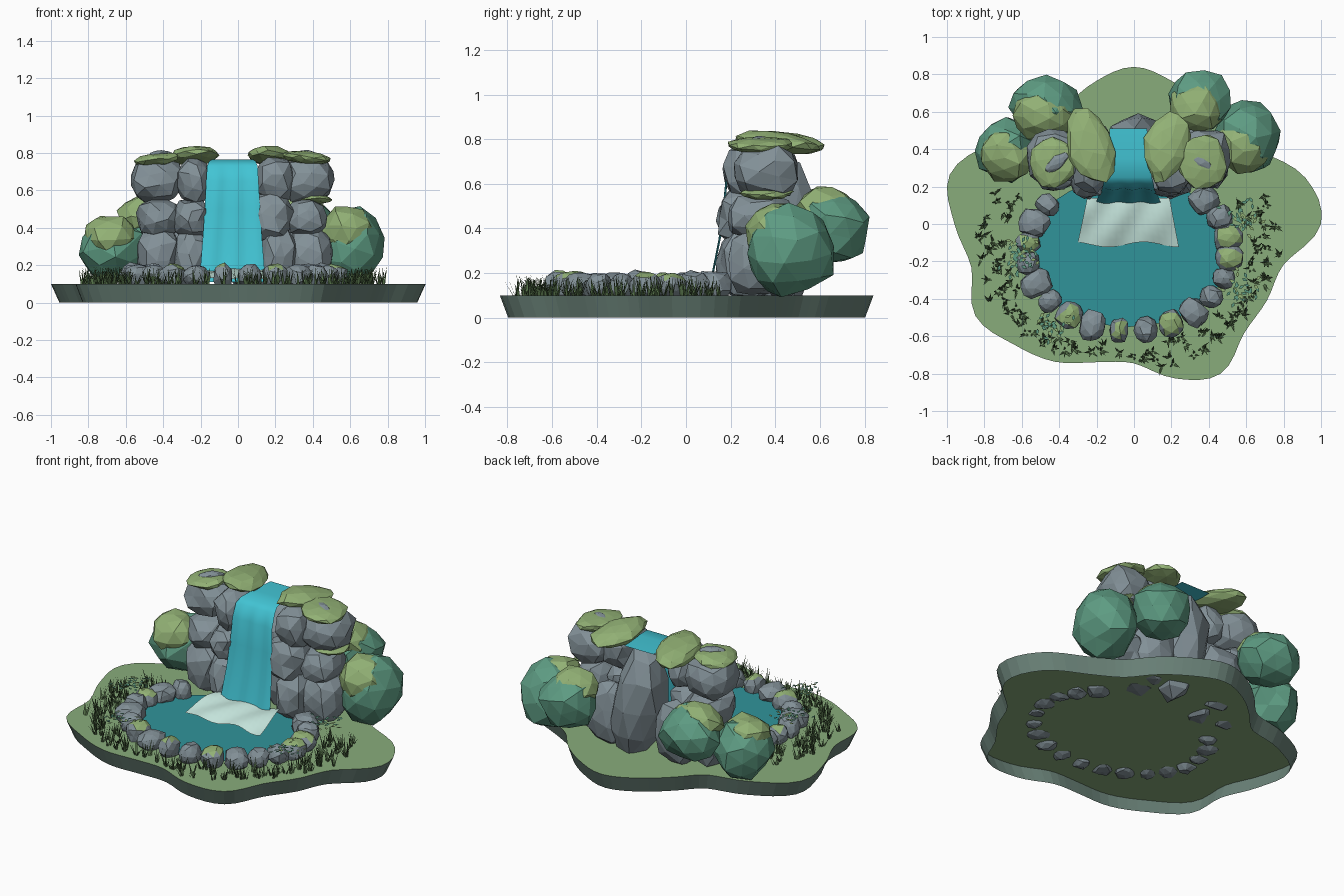
import bpy, bmesh, math, random
from mathutils import Vector, Matrix

random.seed(7)
R = random.uniform
cube = bpy.data.objects.get("Cube")
if cube:
    bpy.data.objects.remove(cube)


def material(name, *rgb):
    """Flat colour from 0-255 display values."""
    col = [((v / 255 + 0.055) / 1.055) ** 2.4 for v in rgb] + [1]
    m = bpy.data.materials.new(name)
    m.use_nodes = True
    m.diffuse_color = col
    bsdf = m.node_tree.nodes["Principled BSDF"]
    bsdf.inputs["Base Color"].default_value = col
    bsdf.inputs["Roughness"].default_value = 0.9
    return m


GRASS = material("grass_green", 136, 172, 123)
EARTH = material("earth_grey_green", 106, 130, 120)
STONE = material("stone_grey", 130, 144, 151)
MOSS = material("moss_green", 146, 177, 117)
BUSH = material("bush_green", 93, 155, 130)
BLADE = material("blade_dark_green", 84, 112, 72)
POND = material("pond_teal", 48, 148, 154)
FALL = material("waterfall_blue", 66, 196, 212)
FOAM = material("foam_white", 206, 239, 230)


def finish(bm, name, *mats):
    mesh = bpy.data.meshes.new(name)
    bm.to_mesh(mesh)
    bm.free()
    for m in mats:
        mesh.materials.append(m)
    obj = bpy.data.objects.new(name, mesh)
    bpy.context.collection.objects.link(obj)
    return obj


def blob(name, pos, size, mat, jitter=0.1, boxy=2.0, tilt=(0, 0, 0), top=None):
    """Faceted lump; boxy above 2 squares it off, top colours upward faces."""
    bm = bmesh.new()
    bmesh.ops.create_icosphere(bm, subdivisions=2, radius=1)
    spin = Matrix.Rotation(R(0, 6), 3, 'Z') @ Matrix.Rotation(R(0, 6), 3, 'X')
    turn = (Matrix.Rotation(tilt[2], 3, 'Z') @ Matrix.Rotation(tilt[1], 3, 'Y')
            @ Matrix.Rotation(tilt[0], 3, 'X'))
    for v in bm.verts:
        d = spin @ v.co.normalized()
        d = d / sum(abs(c) ** boxy for c in d) ** (1 / boxy)
        d *= 1 + R(-jitter, jitter * 0.5)
        v.co = turn @ Vector(a * b for a, b in zip(d, size)) + Vector(pos)
    bm.normal_update()
    if top:
        for f in bm.faces:
            f.material_index = int(f.normal.z > 0.72)
    return finish(bm, name, mat, *([top] if top else []))


# Island: wavy outline, open underneath, walls tapering inward
radii = [1.0, .95, .78, .70, .74, .79, .84, .79, .73, .71, .87, 1.02,
         .96, .90, .98, .91, .85, .765, .745, .855, .925, .83, .82, .83]


def rim(angle):
    n = len(radii)
    t = angle / math.tau * n
    i = math.floor(t)
    t -= i
    a, b, c, d = (radii[(i + k) % n] for k in (-1, 0, 1, 2))
    return b + t / 2 * (c - a + t * (2*a - 5*b + 4*c - d + t * (3*(b - c) + d - a)))


bm = bmesh.new()
upper, lower = [], []
for k in range(96):
    a = math.tau * k / 96
    x, y = rim(a) * math.cos(a), rim(a) * math.sin(a)
    upper.append(bm.verts.new((x, y, 0.1)))
    lower.append(bm.verts.new((x * 0.955, y * 0.955, 0)))
bm.faces.new(upper)
for k in range(96):
    j = (k + 1) % 96
    bm.faces.new((lower[k], lower[j], upper[j], upper[k])).material_index = 1
finish(bm, "island_base", GRASS, EARTH)

# Pond surface
PX, PY = -0.03, -0.15
bm = bmesh.new()
bmesh.ops.create_circle(bm, cap_ends=True, segments=40, radius=1)
for v in bm.verts:
    v.co = (PX + v.co.x * 0.54, PY + v.co.y * 0.40, 0.115)
finish(bm, "pond_water", POND)

# Stones around the pond, some with moss on top
for k in range(18):
    a = math.radians(143 + 15.2 * k)
    r = R(0.06, 0.088)
    blob(f"pond_stone_{k}", (PX + 0.54 * math.cos(a), PY + 0.42 * math.sin(a), 0.142),
         (r, r * R(0.8, 1), R(0.055, 0.075)), STONE, 0.12, 2.5,
         (0, 0, a), MOSS if k in (2, 6, 8, 10, 14, 15) else None)

# Cliff boulders: x, z, half width, half height; upper ones sit further back
cliff = [(-.42, .25, .115, .15), (-.25, .24, .095, .15), (-.42, .45, .115, .10),
         (-.245, .45, .095, .10), (-.435, .65, .135, .115), (-.235, .65, .09, .12),
         (.215, .24, .1, .15), (.38, .25, .115, .14), (.17, .45, .12, .13),
         (.365, .45, .105, .10), (.375, .655, .13, .12), (.2, .655, .1, .12)]
for k, (x, z, w, h) in enumerate(cliff):
    y = (0.33 if abs(x) > 0.3 else 0.285) + (0.03 if z > 0.6 else 0)
    blob(f"cliff_boulder_{k}", (x, y, z), (w * 1.06, 0.15, h * 1.06), STONE, 0.11, 2.8)
blob("cliff_back_rock", (0.02, 0.43, 0.39), (0.16, 0.16, 0.37), STONE, 0.12, 2.2,
     (0, -.15, 0))
for s in (-1, 1):
    blob("cliff_back_boulder", (s * 0.24 - 0.02, 0.43, 0.28), (0.15, 0.12, 0.2),
         STONE, 0.1, 2.4)

# Moss pads on the cliff
pads = [("right_inner", (-0.235, 0.42, 0.785), (0.125, 0.21, 0.05), (-.1, 0, .3)),
        ("right_outer", (-0.43, 0.33, 0.765), (0.125, 0.14, 0.035), (0, -.12, 0)),
        ("left_inner", (0.175, 0.41, 0.785), (0.125, 0.19, 0.05), (-.1, 0, -.25)),
        ("left_outer", (0.365, 0.33, 0.775), (0.13, 0.15, 0.036), (0, .12, 0)),
        ("left_ledge", (0.40, 0.36, 0.56), (0.10, 0.12, 0.03), (0, .1, 0))]
for name, pos, size, tilt in pads:
    blob("moss_" + name, pos, size, MOSS, 0.14, 2.2, tilt)
for x in (-0.41, 0.36):
    blob("cliff_peak_stone", (x, 0.33, 0.785), (0.08, 0.04, 0.03), STONE, 0.1,
         2, (0, 0, 0.7 if x < 0 else -0.7))


def sheet(name, mat, cols, rows, point):
    """Grid surface from point(u, row)."""
    bm = bmesh.new()
    g = [[bm.verts.new(point(i / cols, j)) for i in range(cols + 1)] for j in range(rows)]
    for j in range(rows - 1):
        for i in range(cols):
            bm.faces.new((g[j][i], g[j + 1][i], g[j + 1][i + 1], g[j][i + 1]))
    obj = finish(bm, name, mat)
    obj.data.shade_smooth()
    return obj


# Waterfall: spills over the lip and flares toward the pond (y, z, half width)
profile = [(.51, .76, .10), (.35, .765, .11), (.25, .755, .125), (.215, .73, .135),
           (.185, .65, .14), (.17, .5, .148), (.15, .35, .158), (.12, .2, .17),
           (.1, .11, .175)]


def fall_point(u, j):
    y, z, w = profile[j]
    wave = 0.005 * math.sin(u * 17 + j * 0.3)
    return (-0.03 + (2 * u - 1) * w, y + wave * (j > 3), z)


sheet("waterfall", FALL, 16, len(profile), fall_point)


# Foam where the water lands
def foam_point(u, j):
    t = j / 7
    x = -0.03 + (2 * u - 1) * (0.22 + 0.05 * t)
    y = 0.14 - 0.25 * t + 0.014 * math.sin(u * 9 + 2) * t
    return (x, y, 0.175 - 0.045 * t * t + 0.008 * math.sin(u * 14 + t * 5))


sheet("foam", FOAM, 16, 8, foam_point)

# Bushes with lighter clumps on their upper front sides
bushes = [((-0.67, 0.40, 0.28), (.185, .175, .185)), ((-0.47, 0.62, 0.4), (.195, .175, .17)),
          ((0.35, 0.66, 0.41), (.18, .17, .17)), ((0.6, 0.47, 0.305), (.18, .21, .215))]
for k, (p, s) in enumerate(bushes):
    blob(f"bush_{k}", p, s, BUSH, 0.13)
    blob(f"bush_highlight_{k}", (p[0] - 0.015, p[1] - 0.035, p[2] + 0.065),
         (s[0] * 0.83, s[1] * 0.83, s[2] * 0.7), MOSS, 0.14)

# Grass tufts between the pond stones and the island edge
bm = bmesh.new()
for k in range(125):
    a = math.radians(148 + 244 * k / 125 + R(-2, 2))
    q = R(1.2, 1.52)
    cx, cy = PX + 0.54 * q * math.cos(a), PY + 0.42 * q * math.sin(a)
    limit = rim(math.atan2(cy, cx) % math.tau) * 0.95
    if math.hypot(cx, cy) > limit:
        continue
    for b in range(6):
        d = R(0, math.tau)
        out = Vector((math.cos(d), math.sin(d), 0))
        wide = Vector((-out.y, out.x, 0)) * 0.006
        root = Vector((cx, cy, 0.1)) + out * R(0, 0.015)
        tip = root + out * R(0.01, 0.04) + Vector((0, 0, R(0.04, 0.095)))
        bm.faces.new([bm.verts.new(c) for c in (root - wide, root + wide, tip)])
finish(bm, "grass_tufts", BLADE)

# Tiny flat leaves hovering above the tufts
bm = bmesh.new()
for cx, cy, cz, n in ((-0.6, -0.17, .25, 50), (0.6, 0.03, .25, 35),
                      (0.57, -0.35, .225, 30), (-0.43, -0.55, .225, 30)):
    for k in range(n):
        c = Vector((cx + random.gauss(0, .05), cy + random.gauss(0, .05), cz + R(-.008, .008)))
        d = R(0, math.tau)
        u = Vector((math.cos(d), math.sin(d), 0)) * 0.017
        w = Vector((-u.y, u.x, 0)) * 0.5
        f = bm.faces.new([bm.verts.new(c + o) for o in (u, w, -u, -w)])
        f.material_index = k % 3 % 2
finish(bm, "leaf_specks", BUSH, MOSS)
